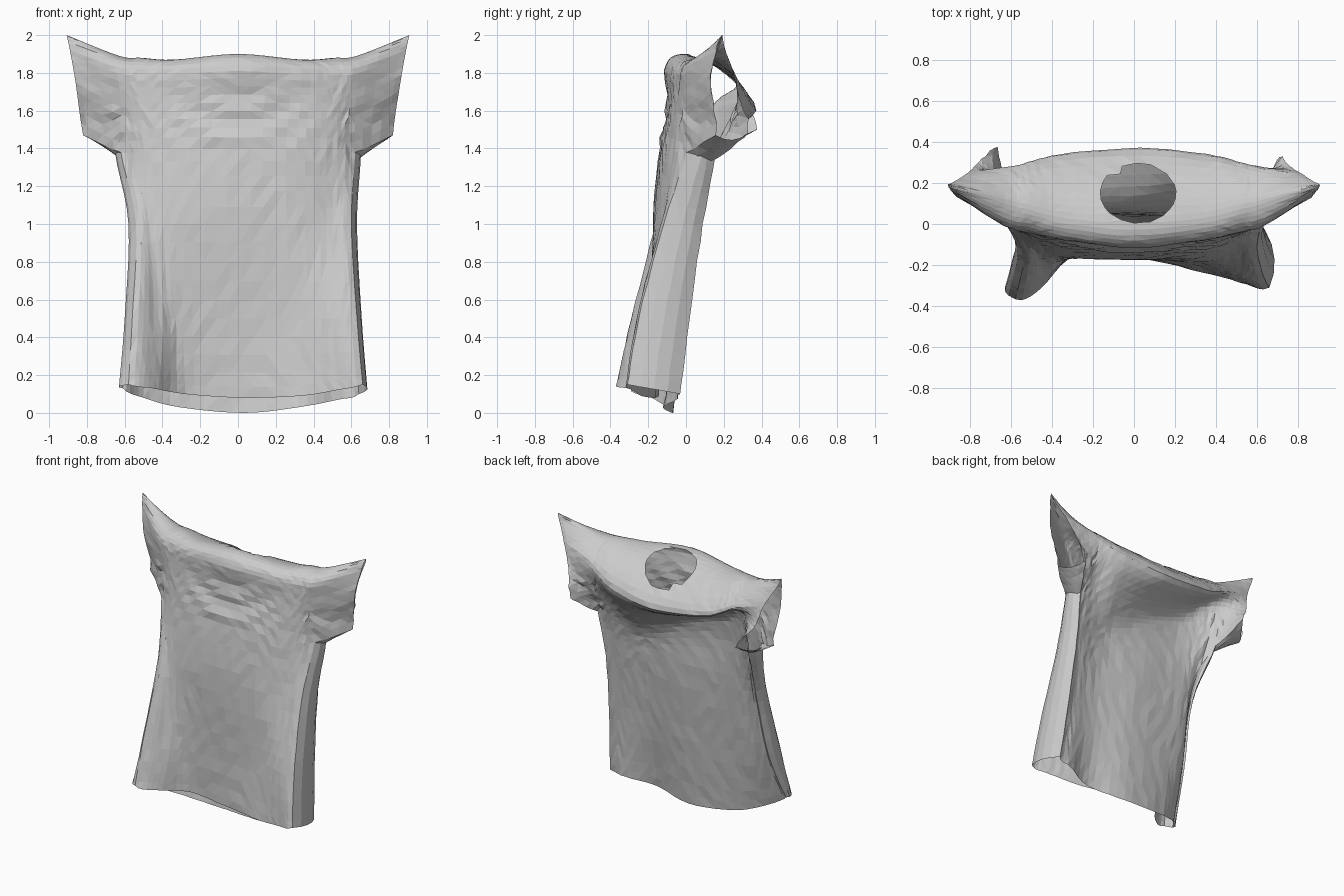
import bpy
import bmesh
import random
from math import sin, exp, hypot
from mathutils import Vector

random.seed(4)
default = bpy.data.objects.get("Cube")
if default:
    bpy.data.objects.remove(default, do_unlink=True)

STEPS = 5          # samples between neighbouring control points
FRONT_ARM = 3      # control row where the front meets the sleeve
BACK_ARM = 10      # control row where the back meets the sleeve


def points(*coords):
    return [Vector(p) for p in coords]


def mirrored(column):
    return [Vector((-p.x, p.y, p.z)) for p in column]


# Shoulder cloth, running chest -> shoulder -> back rim, shared by both sides
center = points((0, -.14, 1.4), (0, -.1, 1.64), (0, -.11, 1.84), (0, 0, 1.9),
                (0, .2, 1.8), (.03, .37, 1.6))
middle = points((.31, -.12, 1.4), (.33, -.08, 1.64), (.34, -.07, 1.82), (.34, .03, 1.87),
                (.34, .2, 1.81), (.36, .34, 1.64))
fold = points((.5, -.07, 1.39), (.5, -.05, 1.64), (.51, -.03, 1.82), (.51, .07, 1.88),
              (.51, .2, 1.83), (.5, .305, 1.69))
armpit = points((.62, 0, 1.38), (.62, 0, 1.62), (.64, 0, 1.83), (.63, .1, 1.89),
                (.62, .19, 1.85), (.6, .28, 1.74))
cuff = points((.82, .16, 1.47), (.86, .13, 1.75), (.89, .16, 1.92), (.907, .19, 2),
              (.89, .2, 1.95), (.81, .25, 1.8))


def full_column(shoulder, front, back):
    """Add the front below the shoulder, and the tucked back down to its hem."""
    return points(*front) + shoulder + points(*back)


# Draped body, different on each side
center = full_column(center, [(.02, -.165, .08), (.02, -.165, .5), (.01, -.175, 1)],
                     [(0, .14, 1.46), (0, .06, 1.32), (.01, .04, 1), (.02, -.01, .5),
                      (.03, -.07, 0)])
left_middle = full_column(middle, [(.33, -.235, .09), (.33, -.2, .5), (.31, -.165, 1)],
                          [(.33, .18, 1.42), (.3, .06, 1.23), (.3, .02, 1), (.31, -.04, .5),
                           (.32, -.12, .03)])
left_fold = full_column(fold, [(.52, -.285, .12), (.5, -.25, .5), (.5, -.13, 1)],
                        [(.5, .19, 1.48), (.5, .11, 1.28), (.49, .05, 1), (.5, -.02, .5),
                         (.53, -.05, .07)])
left_armpit = full_column(armpit, [(.66, -.31, .15), (.63, -.25, .5), (.6, -.12, 1)],
                          [(.6, .24, 1.54), (.61, .16, 1.34), (.59, .09, 1), (.61, .02, .5),
                           (.64, -.03, .1)])
right_middle = full_column(mirrored(middle),
                           [(-.28, -.15, .1), (-.29, -.165, .5), (-.29, -.165, 1)],
                           [(-.34, .13, 1.57), (-.34, .06, 1.41), (-.3, .03, 1),
                            (-.31, -.03, .5), (-.31, -.1, .03)])
right_fold = full_column(mirrored(fold),
                         [(-.45, -.31, .13), (-.42, -.22, .5), (-.45, -.15, 1)],
                         [(-.5, .15, 1.64), (-.5, .09, 1.42), (-.47, .02, 1),
                          (-.49, -.07, .5), (-.5, -.18, .08)])
right_armpit = full_column(mirrored(armpit),
                           [(-.58, -.365, .15), (-.56, -.29, .5), (-.54, -.15, 1)],
                           [(-.61, .2, 1.66), (-.61, .14, 1.37), (-.55, -.02, 1),
                            (-.57, -.14, .5), (-.61, -.29, .13)])
left_cuff = cuff + points((.75, .29, 1.64), (.71, .335, 1.48))
right_cuff = mirrored(cuff) + points((-.76, .3, 1.64), (-.665, .375, 1.5))


def cuff_column(upper, side):
    """Continue the cuff past the body rows so the spline stays continuous."""
    front_step = upper[0] - side[FRONT_ARM]
    back_step = upper[-1] - side[BACK_ARM]
    return ([p + front_step for p in side[:FRONT_ARM]] + upper
            + [p + back_step for p in side[BACK_ARM + 1:]])


def spline(keys):
    """Sample a smooth curve through the keys."""
    result = []
    last = len(keys) - 1
    for i in range(last):
        a, b, c, d = (keys[max(0, min(last, i + k))] for k in (-1, 0, 1, 2))
        for step in range(STEPS):
            t = step / STEPS
            result.append(b + (c - a) * (t / 2)
                          + (a * 2 - b * 5 + c * 4 - d) * (t * t / 2)
                          + (b * 3 - a - c * 3 + d) * (t ** 3 / 2))
    return result + [keys[-1].copy()]


columns = [cuff_column(right_cuff, right_armpit), right_armpit, right_fold, right_middle,
           center, left_middle, left_fold, left_armpit, cuff_column(left_cuff, left_armpit)]
long_columns = [spline(column) for column in columns]
grid = [spline(list(row)) for row in zip(*long_columns)]
row_count, col_count = len(grid), len(grid[0])
front_arm, back_arm = FRONT_ARM * STEPS, BACK_ARM * STEPS
left_side, right_side = col_count - 1 - STEPS, STEPS


def is_cloth(row, col):
    on_body = right_side <= col <= left_side
    return on_body or front_arm <= row <= back_arm


bm = bmesh.new()
verts = {(r, c): bm.verts.new(grid[r][c])
         for r in range(row_count) for c in range(col_count) if is_cloth(r, c)}

# Main sheet: chest, shoulders, back and sleeve tops
for r in range(row_count - 1):
    for c in range(col_count - 1):
        corners = [(r, c), (r, c + 1), (r + 1, c + 1), (r + 1, c)]
        if all(k in verts for k in corners):
            bm.faces.new([verts[k] for k in corners])


def bridge(pairs, sag, strips=4):
    """Close the gap between front and back edges with a strip of cloth."""
    lines = []
    for front, back in pairs:
        line = [front]
        for i in range(1, strips):
            t = i / strips
            spot = front.co.lerp(back.co, t) + sag * (4 * t * (1 - t))
            line.append(bm.verts.new(spot))
        lines.append(line + [back])
    for one, two in zip(lines, lines[1:]):
        for i in range(strips):
            bm.faces.new((one[i], two[i], two[i + 1], one[i + 1]))


# Side panels of the body and undersides of the sleeves
for side, cuff_col, out in ((left_side, col_count - 1, 1), (right_side, 0, -1)):
    bridge([(verts[r, side], verts[row_count - 1 - r, side])
            for r in range(front_arm + 1)], Vector((out * .035, 0, 0)))
    bridge([(verts[front_arm, c], verts[back_arm, c])
            for c in range(side, cuff_col + out, out)], Vector((0, 0, -.03)))
bmesh.ops.remove_doubles(bm, verts=bm.verts, dist=.002)
bmesh.ops.recalc_face_normals(bm, faces=bm.faces)
bmesh.ops.triangulate(bm, faces=bm.faces)


# Neck opening: snap nearby points to an oval, then remove the faces inside
def neck_distance(p):
    return hypot((p.x - .02) / .185, (p.y - .15) / .145)


def on_yoke(p):
    return p.z > 1.62 and p.y > -.03


for v in bm.verts:
    distance = neck_distance(v.co)
    if on_yoke(v.co) and .82 < distance < 1.18:
        v.co.x = .02 + (v.co.x - .02) / distance
        v.co.y = .15 + (v.co.y - .15) / distance
inside = [f for f in bm.faces if on_yoke(f.calc_center_median())
          and neck_distance(f.calc_center_median()) < 1]
bmesh.ops.delete(bm, geom=inside, context='FACES')

# Wrinkles: curved chest folds, armpit crumples and a slight uneven drape
for v in bm.verts:
    x, y, z = v.co
    if y < 0:
        strength = exp(-(x / .3) ** 2 - ((z - 1.54) / .17) ** 2)
        v.co.y += .012 * strength * sin(38 * (z - 1.3 * x * x))
    crumple = .01 if abs(x) > .55 and 1.3 < z < 1.6 else .003
    v.co.y += random.uniform(-crumple, crumple)

# Plain grey cloth
mesh = bpy.data.meshes.new("shirt")
bm.to_mesh(mesh)
bm.free()
cloth = bpy.data.materials.new("grey cloth")
cloth.use_nodes = True
grey = (.6, .6, .6, 1)
cloth.diffuse_color = grey
cloth.node_tree.nodes["Principled BSDF"].inputs["Base Color"].default_value = grey
mesh.materials.append(cloth)
shirt = bpy.data.objects.new("shirt", mesh)
bpy.context.collection.objects.link(shirt)
